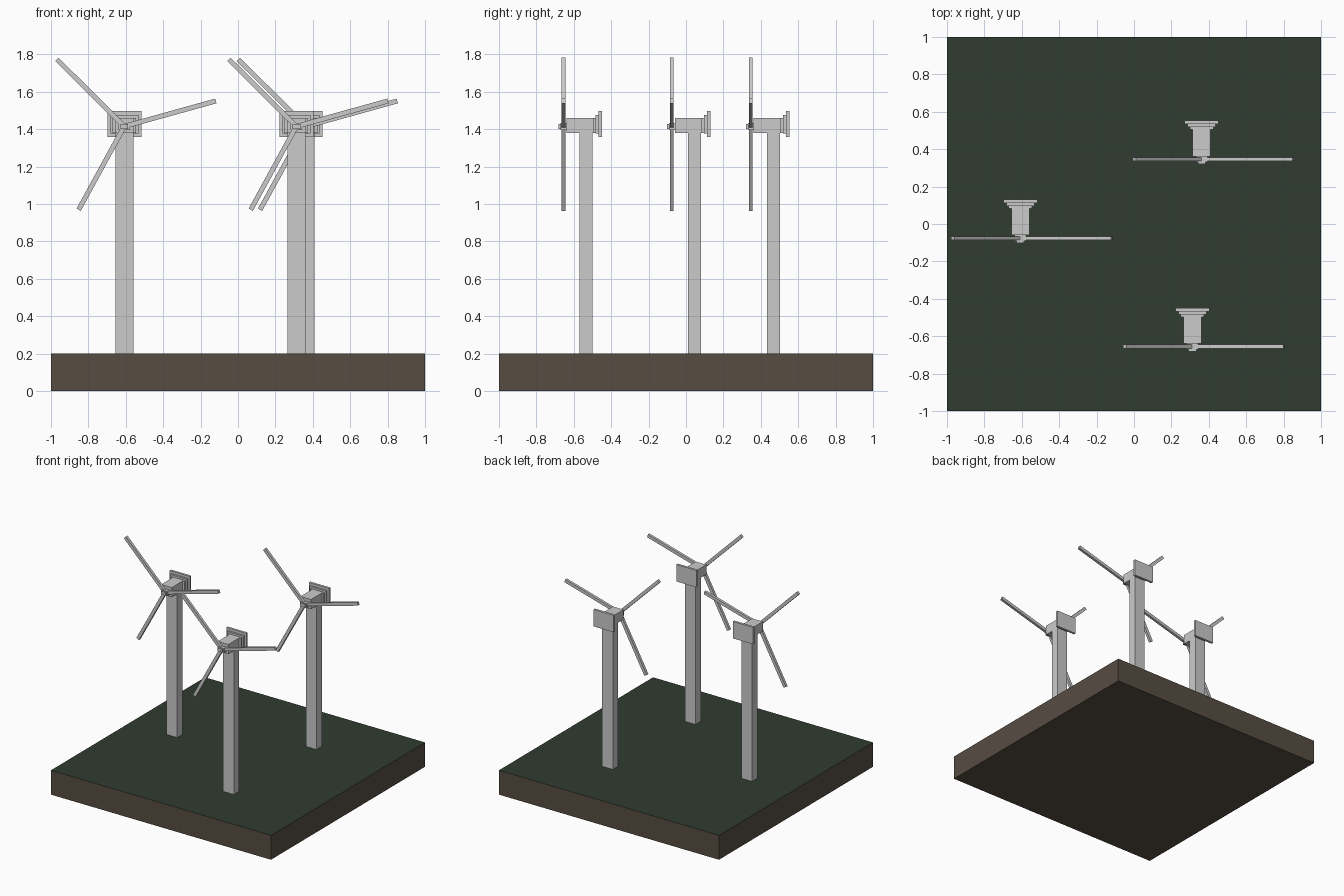
import bpy
from math import radians, sin, cos

if "Cube" in bpy.data.objects:
    bpy.data.objects.remove(bpy.data.objects["Cube"])


def material(name, color):
    m = bpy.data.materials.new(name)
    m.diffuse_color = (*color, 1)
    m.use_nodes = True
    m.node_tree.nodes["Principled BSDF"].inputs["Base Color"].default_value = m.diffuse_color
    return m


def box(name, x, y, z):
    """Box from (min, max) pairs."""
    lo, hi = zip(x, y, z)
    bpy.ops.mesh.primitive_cube_add(size=1, location=[(a + b) / 2 for a, b in zip(lo, hi)])
    ob = bpy.context.object
    ob.name = name
    ob.scale = [b - a for a, b in zip(lo, hi)]
    return ob


# Ground slab: brown earth with a green top face
ground = box("ground_slab", (-1, 1), (-1, 1), (0, 0.2))
ground.data.materials.append(material("earth", (0.095, 0.075, 0.055)))
ground.data.materials.append(material("grass", (0.03, 0.046, 0.03)))
for face in ground.data.polygons:
    face.material_index = 1 if face.normal.z > 0.5 else 0

HUB_Z = 1.415
BLADE_ANGLES = (15.5, 135.2, 241.3)
BLADE_LENGTH = 0.508


def turbine(label, cx, cy):
    """Wind turbine with its rotor plane at y = cy."""
    def part(name, half_x, y, z):
        return box(f"{label}_{name}", (cx - half_x, cx + half_x), (cy + y[0], cy + y[1]), z)

    part("tower", 0.048, (0.087, 0.156), (0.2, 1.385))
    part("nacelle", 0.048, (0.016, 0.175), (1.38, 1.46))

    # Stepped plates widening towards the rear
    part("rear_step_inner", 0.063, (0.158, 0.175), (1.38, 1.46))
    part("rear_step_middle", 0.075, (0.173, 0.19), (1.378, 1.476))
    part("rear_plate", 0.091, (0.188, 0.207), (1.358, 1.497))

    # Hub and its small nose
    part("hub", 0.03, (-0.015, 0.018), (HUB_Z - 0.019, HUB_Z + 0.019))
    part("hub_nose", 0.021, (-0.026, -0.01), (HUB_Z - 0.013, HUB_Z + 0.013))

    # Three thin straight blades
    for i, deg in enumerate(BLADE_ANGLES):
        a = radians(deg)
        mid = BLADE_LENGTH / 2
        bpy.ops.mesh.primitive_cube_add(
            size=1, location=(cx + mid * cos(a), cy, HUB_Z + mid * sin(a)), rotation=(0, -a, 0))
        blade = bpy.context.object
        blade.name = f"{label}_blade_{i + 1}"
        blade.scale = (BLADE_LENGTH, 0.021, 0.026)


turbine("left_turbine", -0.608, -0.076)
turbine("front_turbine", 0.312, -0.656)
turbine("back_turbine", 0.362, 0.346)
